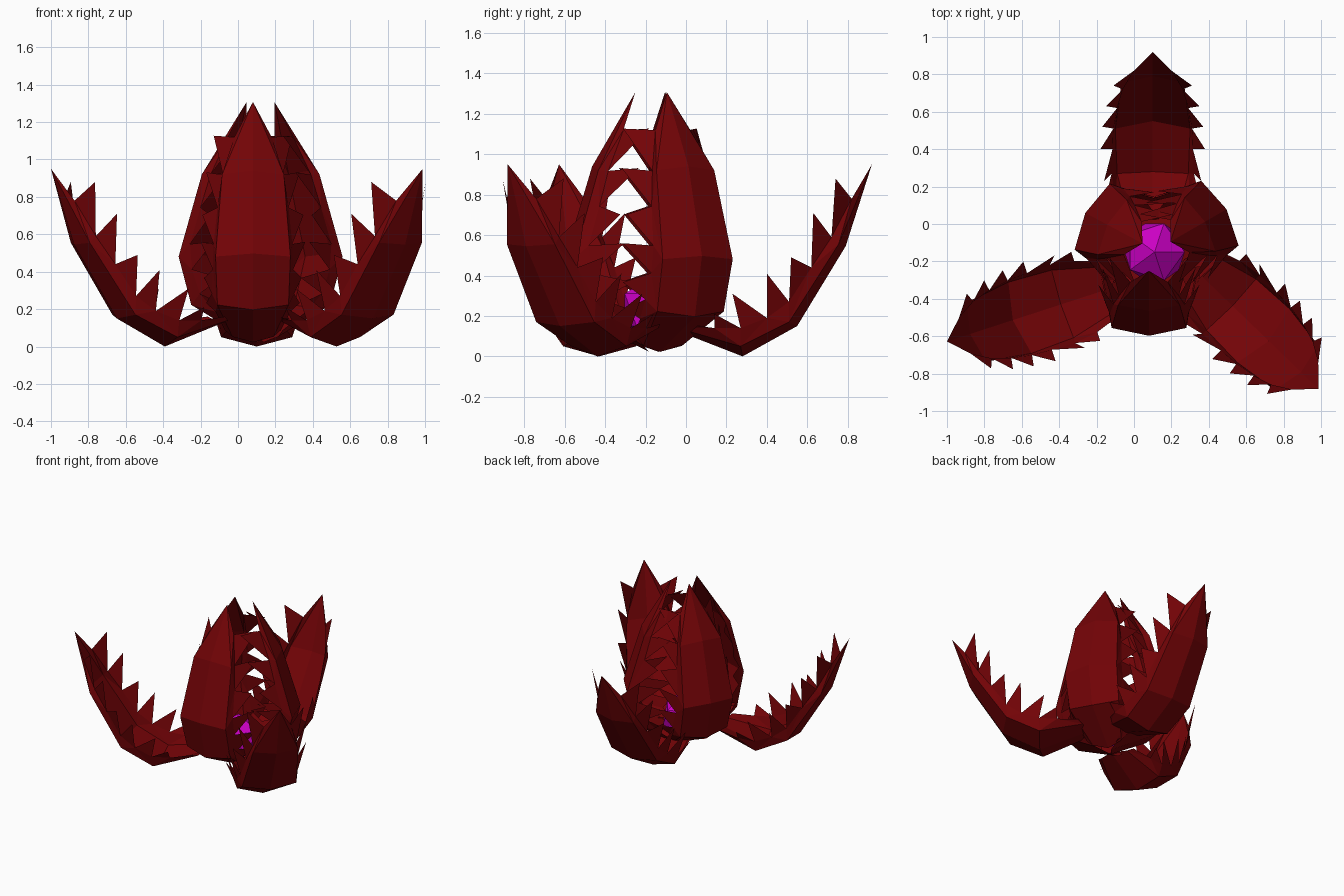
import bpy, bmesh
from math import radians
from mathutils import Matrix, Vector

if "Cube" in bpy.data.objects:
    bpy.data.objects.remove(bpy.data.objects["Cube"])


def material(name, rgb):
    m = bpy.data.materials.new(name)
    m.diffuse_color = (*rgb, 1)
    m.use_nodes = True
    m.node_tree.nodes["Principled BSDF"].inputs["Base Color"].default_value = m.diffuse_color
    return m


red = material("dark_red", (0.17, 0.001, 0.002))
magenta = material("magenta", (0.6, 0.0, 0.55))

# Petal section points as (outward, half width, height)
PIVOT = Vector((0, 0, .10))
RIDGE = [(-.10, 0, .14), (.26, 0, 0), (.53, 0, .15), (.77, 0, .545), (.90, 0, .95)]
CORNER = [(-.06, .11, .14), (.25, .19, .05), (.49, .20, .17), (.735, .165, .555)]
RIM = [(-.03, .15, .16), (.12, .20, .14), (.25, .22, .14), (.38, .215, .19),
       (.49, .21, .27), (.60, .19, .44), (.70, .16, .59), (.80, .10, .78)]
TOOTH = [(.12, .25, .21), (.21, .26, .31), (.38, .28, .41), (.50, .27, .49),
         (.61, .25, .71), (.72, .21, .88)]


def petal(name, base, angle, lift):
    bm = bmesh.new()
    ridge = [bm.verts.new(p) for p in RIDGE]
    for s in (1, -1):
        def row(points):
            return [bm.verts.new((x, s * y, z)) for x, y, z in points]

        def face(*v):
            bm.faces.new(v if s > 0 else v[::-1])
        corner = row(CORNER) + [ridge[4]]
        rim = row(RIM) + [ridge[4]]
        tips = row(TOOTH)
        for i in range(4):
            a, b, c = rim[2 * i:2 * i + 3]
            if i < 3:
                face(ridge[i], corner[i], corner[i + 1], ridge[i + 1])
                face(corner[i], a, b)
                face(corner[i], b, corner[i + 1])
                face(corner[i + 1], b, c)
            else:
                face(ridge[3], corner[3], ridge[4])
                face(corner[3], a, b)
                face(corner[3], b, ridge[4])
        # Serrated rim
        for i, t in enumerate(tips):
            face(rim[i + 1], t, rim[i + 2])
    bmesh.ops.recalc_face_normals(bm, faces=bm.faces[:])
    m = (Matrix.Translation(base) @ Matrix.Rotation(radians(angle), 4, 'Z')
         @ Matrix.Rotation(radians(-lift), 4, 'Y') @ Matrix.Translation(-PIVOT))
    bm.transform(m)
    me = bpy.data.meshes.new(name)
    bm.to_mesh(me)
    bm.free()
    me.materials.append(red)
    ob = bpy.data.objects.new(name, me)
    bpy.context.collection.objects.link(ob)


# Open outer petals
petal("outer_petal_back", (.10, .02, .10), 90, 0)
petal("outer_petal_left", (-.144, -.35, .10), 198, 0)
petal("outer_petal_right", (.34, -.257, .10), 316, 0)

# Closed inner petals forming the bud
petal("inner_petal_front", (.08, -.28, .07), 270, 48)
petal("inner_petal_right", (.22, -.08, .07), 30, 48)
petal("inner_petal_left", (.02, -.09, .07), 152, 48)

# Faceted core
bpy.ops.mesh.primitive_ico_sphere_add(subdivisions=1, radius=.18, location=(.11, -.15, .23))
core = bpy.context.object
core.name = "core"
core.data.materials.append(magenta)
